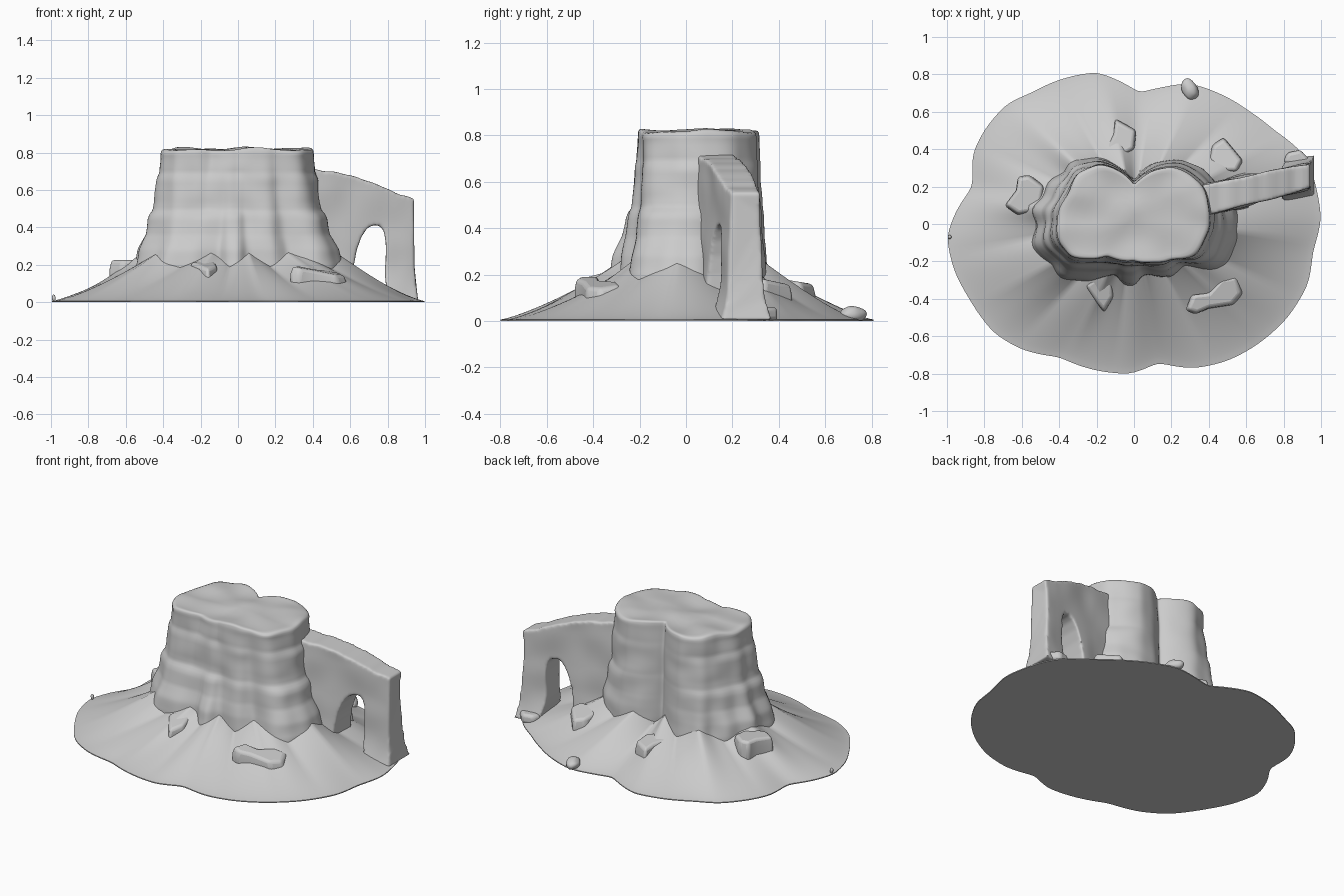
import bpy, bmesh, math, random
from mathutils import Vector, noise

if "Cube" in bpy.data.objects:
    bpy.data.objects.remove(bpy.data.objects["Cube"])

random.seed(4)
N = 200
CX, CY = 0.0, 0.03


def lerp_table(table, x):
    if x <= table[0][0]:
        return table[0][1]
    for (a, p), (b, q) in zip(table, table[1:]):
        if x <= b:
            return p + (q - p) * (x - a) / (b - a)
    return table[-1][1]


def polar(points, passes):
    """Outline points -> N radii around the shared centre, softened."""
    t = sorted((math.atan2(y - CY, x - CX), math.hypot(x - CX, y - CY)) for x, y in points)
    t = [(t[-1][0] - math.tau, t[-1][1])] + t + [(t[0][0] + math.tau, t[0][1])]
    r = [lerp_table(t, -math.pi + math.tau * i / N) for i in range(N)]
    for _ in range(passes):
        r = [(r[i - 1] + 2 * r[i] + r[(i + 1) % N]) / 4 for i in range(N)]
    return r


def make(name, bm, angle=40):
    bmesh.ops.recalc_face_normals(bm, faces=bm.faces)
    me = bpy.data.meshes.new(name)
    bm.to_mesh(me)
    bm.free()
    ob = bpy.data.objects.new(name, me)
    bpy.context.collection.objects.link(ob)
    bpy.ops.object.select_all(action='DESELECT')
    ob.select_set(True)
    bpy.context.view_layer.objects.active = ob
    bpy.ops.object.shade_smooth_by_angle(angle=math.radians(angle))
    return ob


def loft(rings):
    """Skin closed rings of equal length and cap both ends."""
    bm = bmesh.new()
    vs = [[bm.verts.new(p) for p in ring] for ring in rings]
    n = len(vs[0])
    for a, b in zip(vs, vs[1:]):
        for i in range(n):
            j = (i + 1) % n
            bm.faces.new((a[i], a[j], b[j], b[i]))
    bm.faces.new(vs[0])
    bm.faces.new(vs[-1])
    return bm


def at(i, r, z):
    a = -math.pi + math.tau * i / N
    return Vector((CX + r * math.cos(a), CY + r * math.sin(a), z))


rim = polar([(1, .03), (.985, .14), (.95, .28), (.9, .38), (.75, .5), (.62, .6), (.45, .7), (.3, .75),
             (.15, .73), (.03, .7), (-.05, .75), (-.2, .81), (-.4, .77), (-.55, .7), (-.68, .64),
             (-.8, .5), (-.86, .38), (-.86, .2), (-.95, .07), (-1, -.07), (-.96, -.25), (-.88, -.4),
             (-.75, -.58), (-.6, -.67), (-.4, -.71), (-.25, -.77), (-.02, -.8), (.13, -.74),
             (.32, -.77), (.5, -.73), (.65, -.65), (.82, -.5), (.93, -.32), (.955, -.15)], 2)
foot = polar([(.56, -.06), (.5, -.2), (.42, -.25), (.28, -.22), (.2, -.28), (.08, -.27), (.04, -.28),
              (0, -.33), (-.06, -.32), (-.1, -.27), (-.18, -.29), (-.3, -.3), (-.4, -.28), (-.45, -.22),
              (-.55, -.12), (-.52, 0), (-.57, .08), (-.49, .14), (-.46, .23), (-.37, .27), (-.35, .35),
              (-.25, .35), (-.1, .32), (0, .23), (.1, .32), (.22, .34), (.38, .29), (.46, .18), (.54, .08)], 3)
crown = polar([(.4, -.03), (.39, .1), (.36, .21), (.3, .27), (.2, .31), (.1, .29), (.04, .25), (0, .215),
               (-.04, .26), (-.1, .3), (-.2, .31), (-.3, .26), (-.36, .17), (-.41, .02), (-.4, -.1),
               (-.33, -.17), (-.15, -.17), (0, -.195), (.2, -.185), (.33, -.16)], 3)

# Talus skirt: sloping cones fanning out from the cliff foot
rings = []
STEPS = 26
for k in range(STEPS + 1):
    t = 1 - k / STEPS
    ring = []
    for i in range(N):
        deg = -180 + 360 * i / N
        tri = abs(((deg + 43) / 36 + 0.5) % 1 - 0.5) * 2
        inner = foot[i] * 0.9
        h = 0.006 + (0.275 - 0.075 * tri) * (1 - t) ** 1.22
        ring.append(at(i, inner + (rim[i] - inner) * t, h))
    rings.append(ring)
rings.insert(0, [at(i, rim[i], 0) for i in range(N)])
make("talus_skirt", loft(rings), 50)

# Mesa: fluted cliffs stepping in at two strata ledges, with a gently rolling top
steps = [(.05, 1.08), (.2, 1.0), (.28, .87), (.36, .62), (.445, .5), (.47, .42), (.49, .3), (.53, .25),
         (.65, .16), (.675, .1), (.69, .04), (.72, .03), (.77, .0), (.9, .0)]


def top_z(p):
    return 0.818 + 0.022 * noise.noise(Vector((p.x * 5, p.y * 6, 3))) + 0.015 * p.y


rings = []
for k in range(61):
    z = .05 + .745 * k / 60
    f = lerp_table(steps, z)
    ring = []
    for i in range(N):
        r = crown[i] + (foot[i] - crown[i]) * f
        p = at(i, r, z)
        flute = noise.noise(Vector((p.x * 9, p.y * 9, z * 1.5)))
        lump = noise.noise(Vector((p.x * 6, p.y * 6, z * 9)))
        ring.append(at(i, r + .012 * flute + .008 * lump, z))
    rings.append(ring)
last = rings[-1]
for s, drop in [(.993, .012), (.975, .004), (.94, 0), (.88, 0), (.78, 0), (.65, 0), (.5, 0), (.35, 0), (.2, 0), (.07, 0)]:
    ring = []
    for p in last:
        q = Vector((CX + (p.x - CX) * s, CY + (p.y - CY) * s, 0))
        q.z = top_z(q) - drop
        ring.append(q)
    rings.append(ring)
make("mesa", loft(rings), 50)

# Rock fin running out from the cliff
fin_top = [(.3, .72), (.4, .71), (.5, .70), (.65, .665), (.75, .63), (.85, .58), (.95, .555)]
fin_end = [(0, .965), (.1, .95), (.3, .935), (.45, .93), (.58, .945)]
rings = []
for k in range(31):
    u = k / 30
    x0 = .3 + .65 * u
    top = lerp_table(fin_top, x0) + .008 * noise.noise(Vector((x0 * 14, 0, 1)))
    sides = [[], []]
    for m in range(25):
        z = .004 + (top - .004) * m / 24
        x = .3 + (lerp_table(fin_end, z) - .3) * u
        flare = max(0, 1 - z / .28) ** 2
        wob = .012 * noise.noise(Vector((x * 6, z * 5, 2)))
        sides[0].append(Vector((x, .045 + .27 * (x - .4) - .05 * flare + wob, z)))
        sides[1].append(Vector((x, .22 + .19 * (x - .4) + .05 * flare - wob, z)))
    rings.append(sides[0] + sides[1][::-1])
fin = make("arch_fin", loft(rings))

# Arch opening cutter
hole = [(.60, .02), (.612, .12), (.62, .2), (.635, .28), (.66, .35), (.69, .395), (.725, .413),
        (.757, .408), (.78, .38), (.79, .32), (.79, .24), (.785, .16), (.79, .1), (.81, .02)]
cutter = make("arch_opening_cutter", loft([[Vector((x, y, z)) for x, z in hole] for y in (-.2, .6)]))
cutter.hide_render = True
cutter.hide_set(True)
mod = fin.modifiers.new("opening", 'BOOLEAN')
mod.object = cutter
mod.solver = 'EXACT'
mod = fin.modifiers.new("weathering", 'REMESH')
mod.mode = 'VOXEL'
mod.voxel_size = .009
mod.use_smooth_shade = True
mod = fin.modifiers.new("soften", 'SMOOTH')
mod.factor = .5
mod.iterations = 5


# Fallen slabs and boulders on the talus
def slab(name, outline, z0, z1, tilt=(0, 0)):
    cx = sum(p[0] for p in outline) / len(outline)
    cy = sum(p[1] for p in outline) / len(outline)

    def ring(z, s):
        return [Vector((cx + (x - cx) * s, cy + (y - cy) * s, z + tilt[0] * (x - cx) + tilt[1] * (y - cy)))
                for x, y in outline]
    ob = make(name, loft([ring(z0, 1.03), ring(z0 + .6 * (z1 - z0), 1.03), ring(z1, .93)]))
    b = ob.modifiers.new("round", 'BEVEL')
    b.width = .016
    b.segments = 3
    b.limit_method = 'ANGLE'


slab("slab_left", [(-.69, .1), (-.62, .05), (-.5, .07), (-.48, .2), (-.56, .26), (-.62, .25), (-.63, .18)], .1, .225)
slab("slab_back", [(-.15, .41), (-.1, .34), (0, .4), (.01, .5), (-.1, .56), (-.11, .48)], .06, .175, (0, -.15))
slab("slab_back_right", [(.4, .34), (.45, .28), (.55, .28), (.58, .34), (.53, .4), (.48, .46), (.42, .42)], .06, .175, (0, -.2))
slab("slab_front", [(-.26, -.33), (-.2, -.28), (-.12, -.3), (-.11, -.39), (-.16, -.47), (-.2, -.42)], .1, .205, (0, .25))
slab("slab_front_right", [(.28, -.46), (.33, -.48), (.4, -.45), (.53, -.43), (.58, -.37), (.55, -.28),
                          (.47, -.29), (.4, -.37), (.31, -.38)], .07, .17, (-.2, .1))
slab("fin_foot_rock", [(.8, .33), (.9, .3), (.95, .33), (.89, .395), (.82, .38)], 0.003, .06)


def boulder(name, loc, size, turn):
    bm = bmesh.new()
    bmesh.ops.create_icosphere(bm, subdivisions=3, radius=1)
    c, s = math.cos(turn), math.sin(turn)
    for v in bm.verts:
        p = v.co * (1 + .15 * noise.noise(v.co * 1.3))
        x, y = p.x * size[0], p.y * size[1]
        v.co = (loc[0] + c * x - s * y, loc[1] + s * x + c * y, max(.002, loc[2] + p.z * size[2]))
    make(name, bm)


boulder("boulder", (.3, .72, .03), (.042, .058, .034), .5)
boulder("pebble", (-.985, -.07, .022), (.01, .01, .018), 0)
